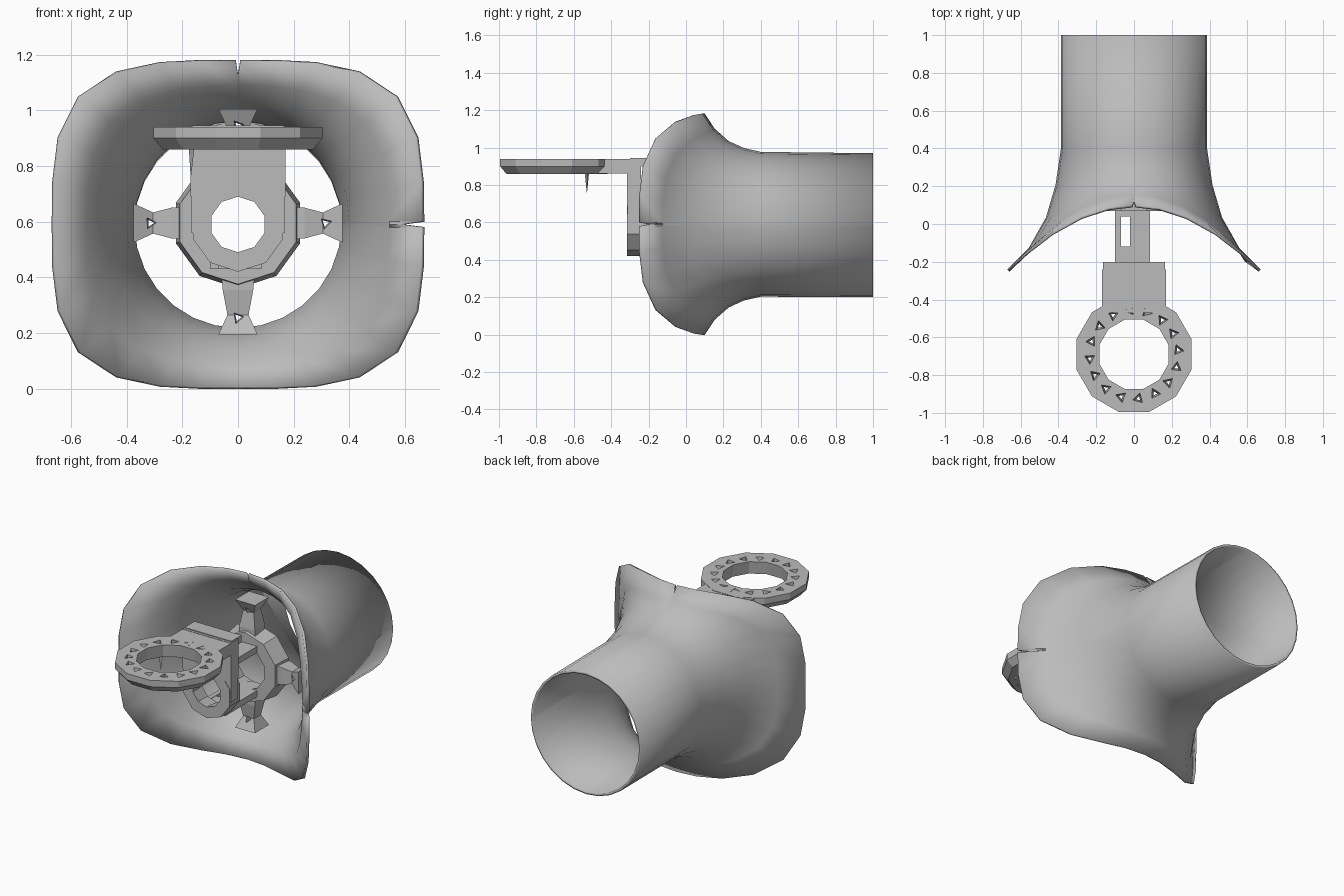
import bpy, bmesh, math
from math import cos, sin, pi, radians
from mathutils import Matrix, Vector

cube = bpy.data.objects.get("Cube")
if cube:
    bpy.data.objects.remove(cube, do_unlink=True)

grey = bpy.data.materials.new("plain grey")
grey.use_nodes = True
GREY = (0.5, 0.5, 0.5, 1)
grey.diffuse_color = GREY
grey.node_tree.nodes["Principled BSDF"].inputs["Base Color"].default_value = GREY

AXIS_Z = 0.585      # height of the tube axis


def finish(name, bm, smooth=False):
    mesh = bpy.data.meshes.new(name)
    bm.to_mesh(mesh)
    bm.free()
    ob = bpy.data.objects.new(name, mesh)
    bpy.context.collection.objects.link(ob)
    mesh.materials.append(grey)
    for poly in mesh.polygons:
        poly.use_smooth = smooth
    return ob


def loft(name, rings, wrap=False, cap=False, smooth=False):
    """Bridge rings of points; wrap joins last to first, cap closes the ends."""
    bm = bmesh.new()
    loops = [[bm.verts.new(p) for p in ring] for ring in rings]
    pairs = list(zip(loops, loops[1:])) + ([(loops[-1], loops[0])] if wrap else [])
    n = len(loops[0])
    for a, b in pairs:
        for i in range(n):
            j = (i + 1) % n
            bm.faces.new((a[i], a[j], b[j], b[i]))
    if cap:
        bm.faces.new(loops[0])
        bm.faces.new(loops[-1])
    if wrap or cap:
        bmesh.ops.recalc_face_normals(bm, faces=bm.faces)
    return finish(name, bm, smooth)


def box(name, x0, x1, y0, y1, z0, z1):
    ring = [(x0, y0), (x1, y0), (x1, y1), (x0, y1)]
    return loft(name, [[(x, y, z) for x, y in ring] for z in (z0, z1)], cap=True)


def annulus(name, sides, section, place):
    """Revolve a (radius, depth) section; place maps (u, v, depth) to space."""
    angles = [2 * pi * (i + 0.5) / sides for i in range(sides)]
    return loft(name, [[place(r * cos(a), r * sin(a), d) for a in angles]
                       for r, d in section], wrap=True)


def drill(ob, spots, radius, depth, tilt=None):
    """Cut tapered triangular holes at the given spots."""
    bm = bmesh.new()
    for x, y, z in spots:
        spin = Matrix.Rotation(7 * x + 5 * y, 4, 'Z')
        turn = tilt or Matrix()
        bmesh.ops.create_cone(bm, cap_ends=True, segments=3, radius1=radius * 0.3,
                              radius2=radius, depth=depth,
                              matrix=Matrix.Translation((x, y, z)) @ turn @ spin)
    cutter = finish(ob.name + "_cutter", bm)
    cutter.hide_render = True
    cutter.hide_viewport = True
    mod = ob.modifiers.new("holes", 'BOOLEAN')
    mod.operation = 'DIFFERENCE'
    mod.solver = 'EXACT'
    mod.object = cutter


# Open tube flaring into a saddle-shaped flange, with two notches in the rim
NOTCHES = (0, 90)
angles = sorted([360 * i / 28 for i in range(28)] + [359.2, 0.8, 89.2, 90.8])
FLARE = [(0, 0), (0.1, 0.3), (0.28, 0.57), (0.6, 0.82), (1, 1)]


def flare_point(deg, s, u):
    c, k = cos(radians(deg)), sin(radians(deg))
    rim = (abs(c / 0.67) ** 3.5 + abs(k / 0.592) ** 3.5) ** (-1 / 3.5)
    rim_y = 0.1 - 0.76 * (rim * c) ** 2
    r = 0.387 + (rim - 0.387) * s
    y = 0.4 + (rim_y - 0.4) * u
    return (r * c, y, AXIS_Z + 0.005 + r * k)


rings = [[(0.387 * cos(radians(a)), 1, AXIS_Z + 0.385 * sin(radians(a))) for a in angles]]
for s, u in FLARE:
    rings.append([flare_point(a, 0.75, 0.92) if s == 1 and a in NOTCHES
                  else flare_point(a, s, u) for a in angles])
shell = loft("flared_tube", rings, smooth=True)
solid = shell.modifiers.new("wall", 'SOLIDIFY')
solid.thickness = 0.015
solid.offset = -1
bpy.context.view_layer.objects.active = shell
shell.select_set(True)
bpy.ops.object.shade_smooth_by_angle(angle=radians(40))
shell.select_set(False)

# Horizontal ring with a row of tapered holes
RING_Y = -0.69
ring = annulus("front_ring", 12,
               [(0.315, 0.94), (0.315, 0.9), (0.28, 0.86), (0.2, 0.86), (0.19, 0.94)],
               lambda u, v, d: (u, RING_Y + v, d))
drill(ring, [(0.235 * cos(a), RING_Y + 0.235 * sin(a), 0.895)
             for a in [2 * pi * (i + 0.25) / 16 for i in range(16)]], 0.032, 0.1)

# Neck and upright plate carrying the ring
neck = box("ring_neck", -0.17, 0.17, -0.47, -0.25, 0.862, 0.938)
drill(neck, [(x, -0.285, 0.9) for x in (-0.13, 0, 0.13)], 0.03, 0.1)
box("upright_plate", -0.17, 0.17, -0.315, -0.24, 0.69, 0.94)
box("plate_lip", -0.165, 0.165, -0.3, -0.2, 0.9, 0.945)
for side in (-1, 1):
    box("plate_cheek", *sorted((side * 0.115, side * 0.168)), -0.312, -0.24, 0.56, 0.7)
annulus("plate_eye", 10, [(0.17, -0.315), (0.17, -0.21), (0.11, -0.21), (0.1, -0.315)],
        lambda u, v, d: (u, d, 0.59 + v))

# Small spike hanging under the ring
loft("hanging_spike", [[(-0.17 + r * cos(a), -0.53 + r * sin(a), z)
                        for a in (0, 2.1, 4.2)] for r, z in ((0.015, 0.88), (0.001, 0.76))],
     cap=True)

# Paired struts from the plate back to the hub
for x0, x1 in ((-0.1, -0.07), (-0.02, 0.085)):
    box("upper_strut", x0, x1, -0.25, 0.16, 0.71, 0.75)
    box("lower_strut", x0, x1, -0.25, 0.16, 0.43, 0.47)
for z in (0.71, 0.43):
    box("strut_web", -0.08, -0.01, -0.24, -0.12, z, z + 0.038)
    box("strut_web", -0.08, -0.01, 0.04, 0.15, z, z + 0.038)

# Hub ring inside the mouth of the tube
annulus("hub_ring", 10, [(0.22, 0.07), (0.235, 0.19), (0.15, 0.19), (0.14, 0.07)],
        lambda u, v, d: (u, d, AXIS_Z + 0.01 + v))

# Four arms with spreading feet that reach the tube wall
for name, turn, reach in (("left_arm", 0, 0.375), ("top_arm", 90, 0.41),
                          ("right_arm", 180, 0.375), ("bottom_arm", 270, 0.4)):
    c, k = cos(radians(turn)), sin(radians(turn))
    section = [(0.18, 0.06, 0.05), (0.24, 0.055, 0.05),
               (reach - 0.07, 0.038, 0.035), (reach, 0.07, 0.07)]
    arm = loft(name, [[(r * c - a * k, 0.14 + b, AXIS_Z + 0.01 + r * k + a * c)
                       for a, b in ((-w, -d), (w, -d), (w, d), (-w, d))]
                      for r, w, d in section], cap=True)
    r = reach - 0.06
    drill(arm, [(r * c, 0.14, AXIS_Z + 0.01 + r * k)], 0.028, 0.2,
          Matrix.Rotation(pi / 2, 4, 'X'))
